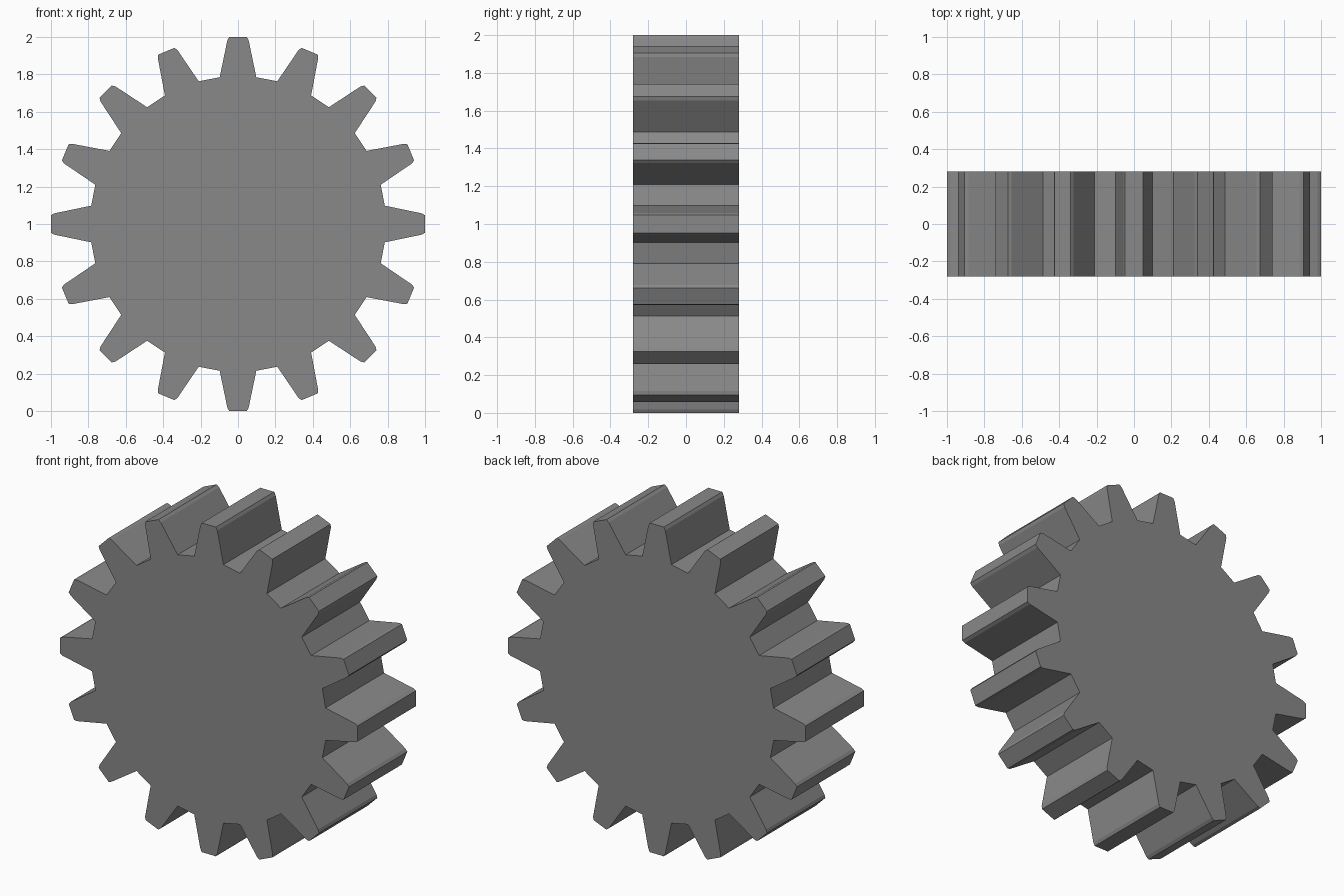
import bpy, bmesh, math

if "Cube" in bpy.data.objects:
    bpy.data.objects.remove(bpy.data.objects["Cube"])

TEETH = 16
HALF_DEPTH = 0.28
# one tooth: (sideways offset, distance from centre)
TOOTH = [(-0.098, 0.785), (-0.057, 0.982), (-0.047, 1.0),
         (0.047, 1.0), (0.057, 0.982), (0.098, 0.785)]

grey = bpy.data.materials.new("mid grey")
grey.diffuse_color = (0.25, 0.25, 0.25, 1)
grey.use_nodes = True
grey.node_tree.nodes["Principled BSDF"].inputs["Base Color"].default_value = grey.diffuse_color

# gear outline: the tooth repeated around the centre
bm = bmesh.new()
ring = []
for i in range(TEETH):
    a = 2 * math.pi * i / TEETH
    s, c = math.sin(a), math.cos(a)
    for t, r in TOOTH:
        ring.append(bm.verts.new((t * c + r * s, -HALF_DEPTH, 1 + r * c - t * s)))
face = bm.faces.new(ring)

# extrude the outline through its thickness
ext = bmesh.ops.extrude_face_region(bm, geom=[face], use_keep_orig=True)
new_verts = [g for g in ext["geom"] if isinstance(g, bmesh.types.BMVert)]
bmesh.ops.translate(bm, verts=new_verts, vec=(0, 2 * HALF_DEPTH, 0))
bmesh.ops.recalc_face_normals(bm, faces=bm.faces)

mesh = bpy.data.meshes.new("gear")
bm.to_mesh(mesh)
bm.free()
mesh.materials.append(grey)
gear = bpy.data.objects.new("gear", mesh)
bpy.context.collection.objects.link(gear)
